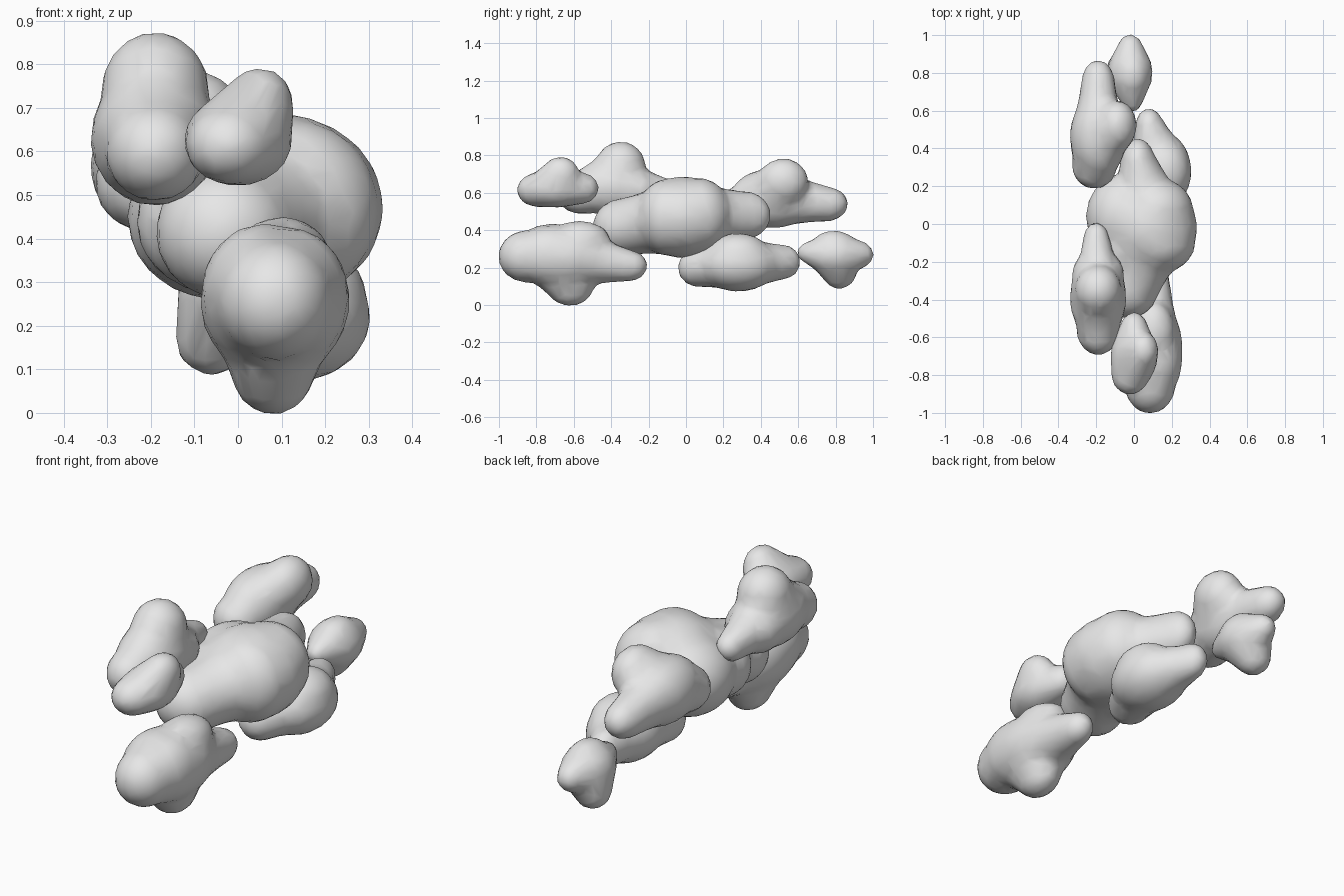
import bpy, bmesh
from mathutils import Matrix, Vector

grey = bpy.data.materials.new("soft_grey")
grey.diffuse_color = (0.8, 0.8, 0.8, 1)


def cloud(name, puffs, waist=0.93):
    """Fuse puffs (centre, radii) into one lump; each is bridged to the first."""
    hub_c, hub_r = Vector(puffs[0][0]), Vector(puffs[0][1])
    balls = []
    for centre, radii in puffs:
        c, r = Vector(centre), Vector(radii)
        balls.append((c, r))
        if c != hub_c:
            for t in (0.2, 0.4, 0.6, 0.8):
                pinch = 1 - (1 - waist) * 4 * t * (1 - t)
                balls.append((hub_c.lerp(c, t), hub_r.lerp(r, t) * pinch))
    bm = bmesh.new()
    for c, r in balls:
        grown = [v + 0.006 for v in r]
        bmesh.ops.create_icosphere(
            bm, subdivisions=3, radius=1,
            matrix=Matrix.Translation(c) @ Matrix.Diagonal((*grown, 1)))
    mesh = bpy.data.meshes.new(name)
    bm.to_mesh(mesh)
    bm.free()
    mesh.materials.append(grey)
    ob = bpy.data.objects.new(name, mesh)
    bpy.context.collection.objects.link(ob)
    fuse = ob.modifiers.new("fuse", 'REMESH')
    fuse.mode = 'VOXEL'
    fuse.voxel_size = 0.015
    fuse.use_smooth_shade = True
    soften = ob.modifiers.new("soften", 'SMOOTH')
    soften.factor = 0.5
    soften.iterations = 14
    facet = ob.modifiers.new("facet", 'DECIMATE')
    facet.ratio = 0.1


# Large middle cloud
cloud("middle_cloud", [
    ((0.09, -0.02, 0.47), (0.24, 0.25, 0.213)),
    ((0.12, 0.07, 0.48), (0.19, 0.17, 0.195)),
    ((0.12, -0.10, 0.47), (0.20, 0.16, 0.20)),
    ((-0.05, 0.04, 0.45), (0.20, 0.22, 0.185)),
    ((-0.04, -0.14, 0.44), (0.19, 0.16, 0.165)),
    ((-0.03, -0.34, 0.415), (0.155, 0.155, 0.15)),
    ((0.02, 0.31, 0.48), (0.09, 0.14, 0.125)),
], 0.9)

# Upper clouds
cloud("upper_front_cloud", [
    ((-0.19, -0.39, 0.63), (0.145, 0.22, 0.15)),
    ((-0.19, -0.35, 0.74), (0.12, 0.13, 0.13)),
    ((-0.19, -0.56, 0.60), (0.11, 0.13, 0.11)),
    ((-0.19, -0.27, 0.61), (0.135, 0.13, 0.12)),
    ((-0.20, -0.08, 0.59), (0.065, 0.085, 0.07)),
])
cloud("small_front_cloud", [
    ((0.00, -0.70, 0.625), (0.12, 0.16, 0.10)),
    ((0.05, -0.67, 0.70), (0.075, 0.095, 0.09)),
    ((-0.02, -0.80, 0.615), (0.095, 0.10, 0.085)),
    ((0.00, -0.56, 0.625), (0.07, 0.09, 0.08)),
], 1)
cloud("upper_back_cloud", [
    ((-0.19, 0.46, 0.57), (0.145, 0.22, 0.155)),
    ((-0.09, 0.52, 0.66), (0.10, 0.13, 0.12)),
    ((-0.19, 0.74, 0.54), (0.085, 0.125, 0.09)),
    ((-0.21, 0.31, 0.53), (0.115, 0.12, 0.11)),
])

# Lower clouds
cloud("lower_front_cloud", [
    ((0.085, -0.66, 0.255), (0.168, 0.27, 0.165)),
    ((0.06, -0.72, 0.275), (0.14, 0.20, 0.155)),
    ((0.12, -0.72, 0.265), (0.13, 0.20, 0.155)),
    ((0.085, -0.85, 0.26), (0.13, 0.15, 0.135)),
    ((0.08, -0.62, 0.095), (0.09, 0.12, 0.095)),
    ((0.10, -0.57, 0.35), (0.11, 0.16, 0.095)),
    ((0.11, -0.31, 0.21), (0.075, 0.10, 0.08)),
])
cloud("lower_back_cloud", [
    ((0.135, 0.28, 0.22), (0.165, 0.21, 0.143)),
    ((0.16, 0.28, 0.27), (0.13, 0.16, 0.11)),
    ((0.08, 0.07, 0.20), (0.10, 0.11, 0.10)),
    ((0.08, 0.51, 0.23), (0.07, 0.10, 0.09)),
], 0.93)
cloud("small_back_cloud", [
    ((-0.02, 0.80, 0.27), (0.115, 0.145, 0.11)),
    ((-0.01, 0.79, 0.32), (0.08, 0.11, 0.075)),
    ((-0.06, 0.82, 0.17), (0.08, 0.085, 0.08)),
    ((-0.02, 0.92, 0.27), (0.065, 0.08, 0.07)),
    ((-0.01, 0.67, 0.28), (0.055, 0.075, 0.055)),
], 1)
